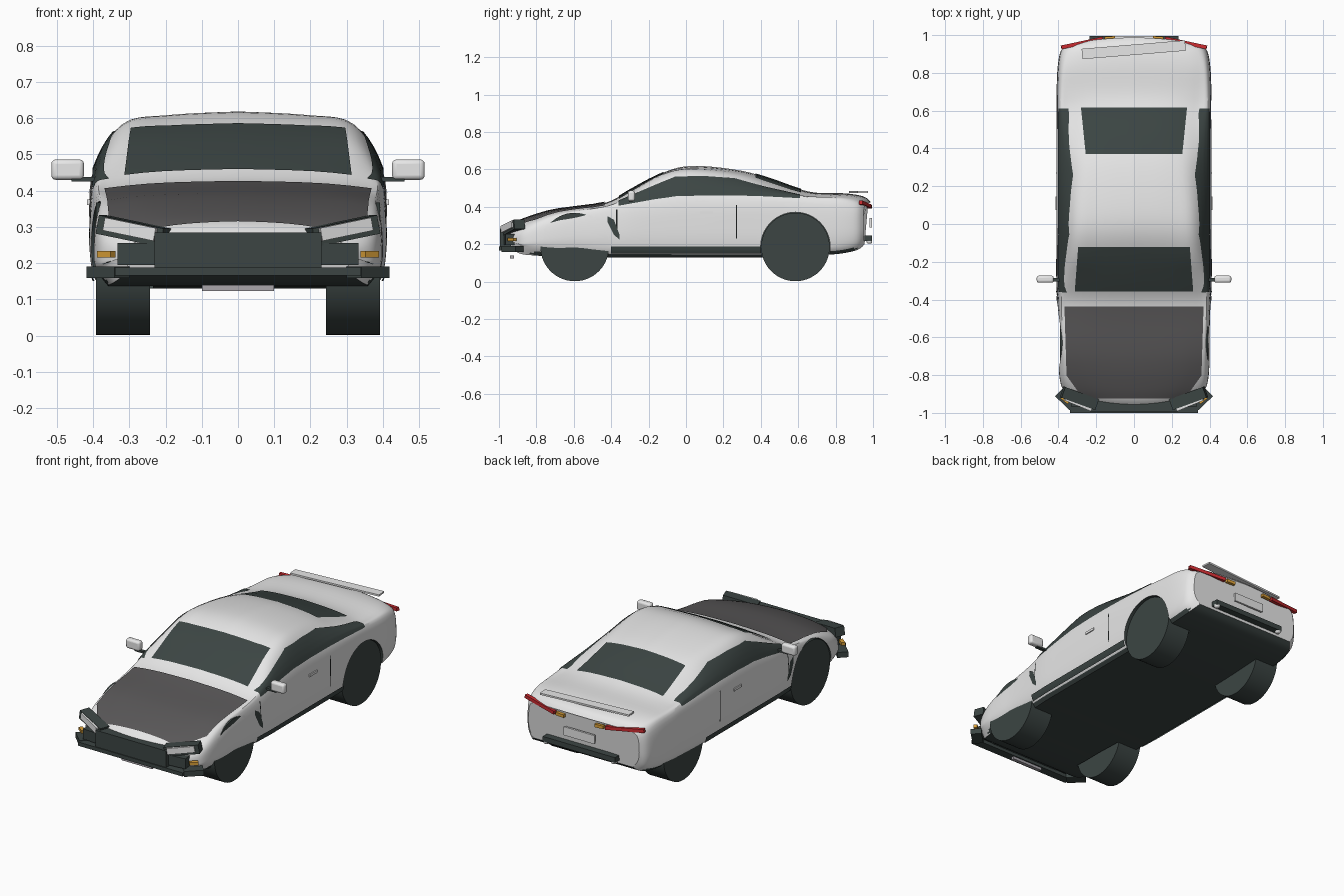
import bpy, bmesh, math
from mathutils import Vector
from mathutils.bvhtree import BVHTree

cube = bpy.data.objects.get("Cube")
if cube:
    bpy.data.objects.remove(cube, do_unlink=True)


def material(name, r, g, b):
    m = bpy.data.materials.new(name)
    m.use_nodes = True
    m.diffuse_color = (r, g, b, 1)
    m.node_tree.nodes["Principled BSDF"].inputs["Base Color"].default_value = (r, g, b, 1)
    return m


paint = material("white paint", .8, .8, .8)
dark = material("dark trim", .045, .06, .057)
grey = material("hood grey", .1, .096, .098)
silver = material("plate silver", .4, .38, .41)
red = material("tail red", .6, .025, .03)
amber = material("amber", .7, .35, .04)
black = material("seam black", .01, .012, .012)


def finish(name, bm, *mats):
    """Turn a bmesh into a smooth shaded, selected object."""
    mesh = bpy.data.meshes.new(name)
    bmesh.ops.recalc_face_normals(bm, faces=bm.faces)
    bm.to_mesh(mesh)
    bm.free()
    obj = bpy.data.objects.new(name, mesh)
    bpy.context.collection.objects.link(obj)
    for m in mats:
        mesh.materials.append(m)
    bpy.ops.object.select_all(action='DESELECT')
    obj.select_set(True)
    bpy.context.view_layer.objects.active = obj
    return obj


def smooth(points, n):
    """Catmull-Rom samples through a list of tuples."""
    pts = [points[0]] + list(points) + [points[-1]]
    out = []
    for a, b, c, d in zip(pts, pts[1:], pts[2:], pts[3:]):
        for i in range(n):
            t = i / n
            out.append(tuple(q + .5 * t * (r - p + t * (2*p - 5*q + 4*r - s + t * (3*(q - r) + s - p)))
                             for p, q, r, s in zip(a, b, c, d)))
    return out + [tuple(points[-1])]


def bar(name, a, b, depth, height, mat, bevel=0):
    """Box running from point a to point b."""
    a, b = Vector(a), Vector(b)
    bm = bmesh.new()
    bmesh.ops.create_cube(bm, size=1)
    turn = (b - a).to_track_quat('X', 'Z')
    for v in bm.verts:
        v.co = (a + b) / 2 + turn @ Vector((v.co.x * (b - a).length, v.co.y * depth, v.co.z * height))
    obj = finish(name, bm, mat)
    if bevel:
        mod = obj.modifiers.new("bevel", 'BEVEL')
        mod.width, mod.segments = bevel, 3
        bpy.ops.object.shade_smooth_by_angle()
    return obj


def pair(name, a, b, depth, height, mat, bevel=0):
    """The same bar on both sides of the car."""
    for side, s in (("left", 1), ("right", -1)):
        bar(f"{side}_{name}", (a[0]*s, *a[1:]), (b[0]*s, *b[1:]), depth, height, mat, bevel)


def cylinder(name, s, y, r, x0, x1, *mats):
    """Cylinder lying along x."""
    bm = bmesh.new()
    bmesh.ops.create_cone(bm, segments=56, radius1=r, radius2=r, depth=x1 - x0, cap_ends=True)
    for v in bm.verts:
        v.co = Vector((s * ((x0 + x1) / 2 + v.co.z), y + v.co.x, .185 + v.co.y))
    return finish(name, bm, *mats)


# Body shell: y, half width, floor, belt, shoulder width, shoulder height, top
stations = [
    (-.97, .33, .18, .24, .27, .26, .27),
    (-.93, .375, .15, .265, .3, .29, .305),
    (-.85, .395, .14, .3, .33, .325, .34),
    (-.72, .4, .135, .335, .345, .365, .38),
    (-.58, .4, .135, .36, .35, .385, .4),
    (-.42, .405, .13, .39, .355, .405, .425),
    (-.3, .41, .13, .42, .345, .465, .49),
    (-.17, .41, .13, .44, .325, .54, .56),
    (-.04, .41, .13, .455, .32, .58, .61),
    (.1, .41, .13, .46, .315, .58, .617),
    (.3, .41, .13, .46, .3, .555, .592),
    (.45, .41, .13, .455, .31, .51, .55),
    (.6, .41, .135, .445, .335, .465, .497),
    (.7, .41, .14, .435, .34, .455, .475),
    (.85, .405, .15, .425, .34, .455, .472),
    (.95, .39, .17, .405, .32, .44, .455),
    (.987, .36, .2, .385, .3, .41, .425)]


def section(y, w, floor, belt, ws, zs, top):
    half = smooth([(.9*w, floor), (.975*w, floor + .04), (w, (floor + belt) / 2), (.97*w, belt),
                   (ws, zs), (.6*ws, zs + .72*(top - zs)), (0, top)], 5)
    ring = half + [(-x, z) for x, z in reversed(half[:-1])]
    front, rear = max(0, (-.6 - y) / .4), max(0, (y - .7) / .3)
    return [(x, y + (.07*front - .05*rear) * (x / .4)**2, z) for x, z in ring]


bm = bmesh.new()
rings = [[bm.verts.new(p) for p in section(*st)] for st in smooth(stations, 4)]
for r0, r1 in zip(rings, rings[1:]):
    for i in range(len(r0)):
        j = (i + 1) % len(r0)
        bm.faces.new((r0[i], r0[j], r1[j], r1[i]))
bm.faces.new(rings[0])
bm.faces.new(rings[-1])
bmesh.ops.recalc_face_normals(bm, faces=bm.faces)
for f in bm.faces:
    f.material_index = int(f.normal.z < -.6)
shell = BVHTree.FromBMesh(bm)
body = finish("body", bm, paint, dark)

# Wheels and the arches cut for them
for end, y in (("front", -.595), ("rear", .585)):
    for side, s in (("left", 1), ("right", -1)):
        cutter = cylinder("arch_cutter", s, y, .186, .235, .5, paint, dark)
        for p in cutter.data.polygons:
            p.material_index = 1
        bpy.context.view_layer.objects.active = body
        mod = body.modifiers.new("arch", 'BOOLEAN')
        mod.operation, mod.object = 'DIFFERENCE', cutter
        bpy.ops.object.modifier_apply(modifier=mod.name)
        bpy.data.objects.remove(cutter, do_unlink=True)
        cylinder(f"{end}_{side}_wheel", s, y, .183, .243, .392, dark)
        bpy.ops.object.shade_smooth_by_angle()
bpy.ops.object.select_all(action='DESELECT')
body.select_set(True)
bpy.context.view_layer.objects.active = body
bpy.ops.object.shade_smooth_by_angle()


def panel(name, rows, mat, s=0, lift=.004):
    """Thin skin laid on the body: rows of (y, start, end), from above or from side s."""
    bm = bmesh.new()
    grid = []
    for k, (a, b) in enumerate(zip(rows, rows[1:])):
        for i in range(k > 0, 7):
            y, u0, u1 = Vector(a).lerp(Vector(b), i / 6)
            line = []
            for j in range(13):
                u = u0 + (u1 - u0) * j / 12
                start, ray = ((2*s, y, u), (-s, 0, 0)) if s else ((u, y, 2), (0, 0, -1))
                hit = shell.ray_cast(Vector(start), Vector(ray))
                if hit[0] is None:
                    hit = shell.find_nearest(Vector((.4*s, y, u) if s else (u, y, .4)))
                line.append(bm.verts.new(hit[0] + hit[1] * lift))
            grid.append(line)
    for l0, l1 in zip(grid, grid[1:]):
        for j in range(12):
            f = bm.faces.new((l0[j], l0[j + 1], l1[j + 1], l1[j]))
    finish(name, bm, mat)
    # keep the skin facing outward
    mesh = bpy.context.object.data
    if sum(p.normal.x * s if s else p.normal.z for p in mesh.polygons) < 0:
        mesh.flip_normals()
    bpy.ops.object.shade_smooth_by_angle()


# Glass and hood
panel("windscreen", [(-.355, -.313, .313), (-.12, -.295, .295)], dark)
panel("rear_window", [(.37, -.255, .255), (.615, -.28, .28)], dark)
panel("hood", [(-.92, -.27, .27), (-.8, -.355, .355), (-.435, -.368, .368)], grey, lift=.006)
for side, s in (("left", 1), ("right", -1)):
    panel(f"{side}_side_window", [(-.36, .405, .43), (-.165, .44, .515), (-.055, .455, .56), (.1, .46, .562),
                                  (.26, .46, .55), (.42, .455, .505), (.61, .445, .462)], dark, s)
    panel(f"{side}_sill", [(-.4, .155, .188), (.4, .155, .188)], dark, s, .008)
    panel(f"{side}_front_seam", [(-.373, .27, .385), (-.367, .27, .385)], black, s, .002)
    panel(f"{side}_rear_seam", [(.267, .23, .41), (.273, .23, .41)], black, s, .002)
    panel(f"{side}_vent", [(-.42, .32, .35), (-.385, .25, .33), (-.355, .225, .25)], dark, s)

# Door handles and mirrors
pair("handle", (.41, .075, .368), (.41, .145, .368), .012, .014, paint)
pair("mirror_arm", (.38, -.295, .431), (.46, -.295, .431), .02, .012, dark)
pair("mirror", (.425, -.292, .458), (.515, -.292, .458), .038, .056, paint, .012)

# Nose: grille, splitter, lamps
bar("grille", (-.23, -.965, .235), (.23, -.965, .235), .06, .1, dark)
pair("grille_wing", (.22, -.945, .225), (.33, -.935, .225), .06, .06, dark)
bar("splitter", (-.34, -.975, .177), (.34, -.975, .177), .05, .022, dark)
pair("splitter_end", (.32, -.965, .175), (.397, -.89, .175), .06, .032, dark)
bar("front_plate", (-.1, -.93, .131), (.1, -.93, .131), .02, .017, silver)
pair("headlight_frame", (.2, -.955, .27), (.378, -.89, .307), .06, .052, dark)
pair("headlight_lens", (.22, -.965, .279), (.36, -.908, .308), .055, .036, paint)
pair("front_indicator", (.345, -.945, .225), (.382, -.915, .225), .022, .018, amber)

# Tail: lamps, plate, lower strip, exhaust tips, spoiler
pair("tail_light", (.165, .982, .402), (.385, .935, .423), .02, .02, red)
pair("rear_indicator", (.1, .986, .4), (.155, .982, .401), .018, .018, amber)
bar("rear_plate", (-.1, .988, .315), (.1, .988, .315), .012, .05, paint)
bar("rear_strip", (-.235, .975, .232), (.235, .975, .232), .04, .03, dark)
pair("exhaust_tip", (.205, .98, .218), (.235, .98, .218), .03, .03, paint, .01)
bar("spoiler", (-.275, .9, .479), (.272, .945, .479), .055, .01, paint)
